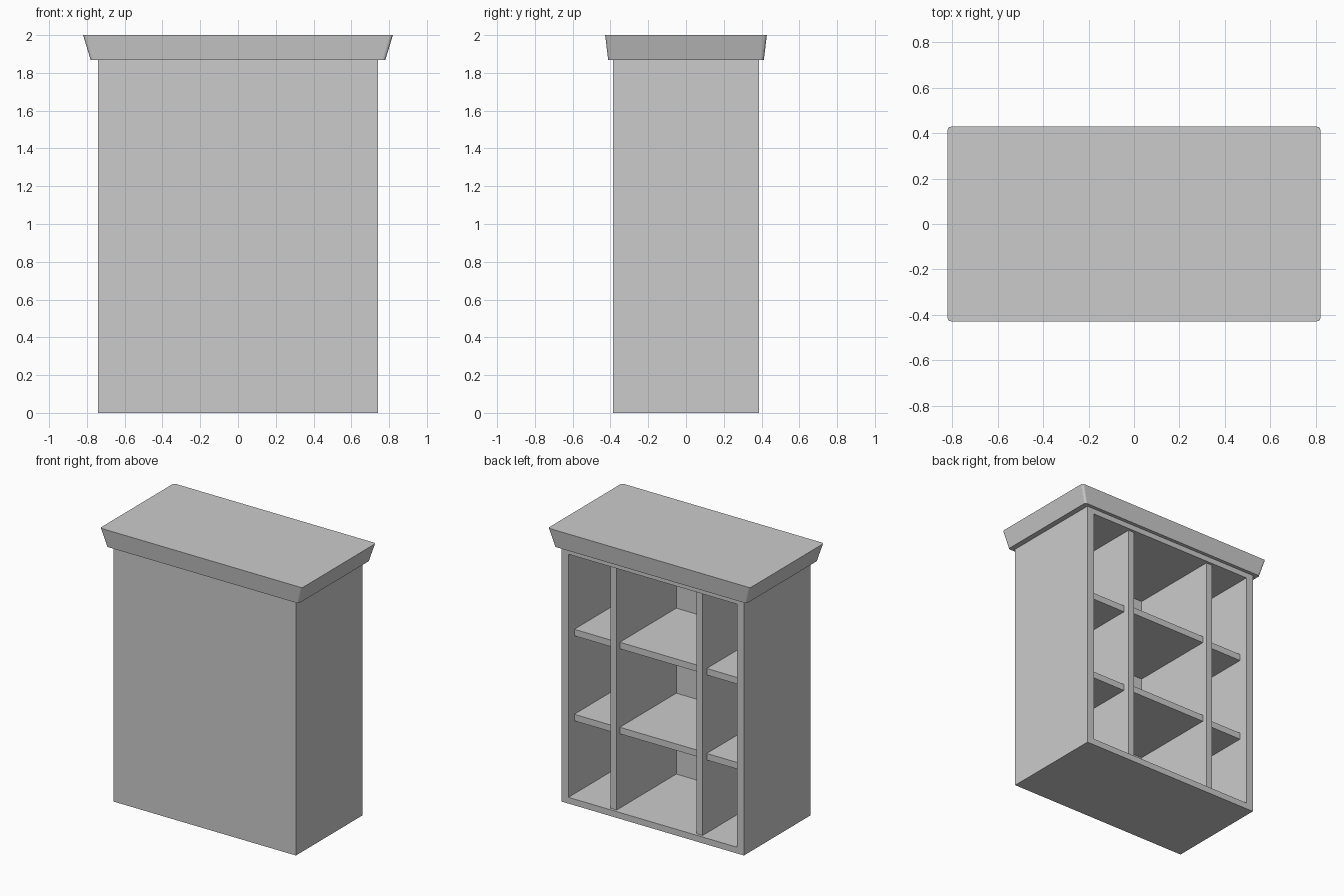
import bpy, bmesh
from mathutils import Vector

if "Cube" in bpy.data.objects:
    bpy.data.objects.remove(bpy.data.objects["Cube"])

W, D, H = 0.74, 0.386, 1.868        # carcass half width, half depth, height
IN_X, Z0, Z1 = 0.683, 0.046, 1.828  # inside half width, floor and ceiling
FRONT = -0.325                      # inner face of the closed front panel


def finish(bm, name):
    bmesh.ops.recalc_face_normals(bm, faces=bm.faces)
    mesh = bpy.data.meshes.new(name)
    bm.to_mesh(mesh)
    bm.free()
    ob = bpy.data.objects.new(name, mesh)
    bpy.context.collection.objects.link(ob)
    return ob


def box_bm(lo, hi):
    bm = bmesh.new()
    bmesh.ops.create_cube(bm, size=1)
    lo, hi = Vector(lo), Vector(hi)
    for v in bm.verts:
        v.co = Vector([(a + b) / 2 + c * (b - a) for a, b, c in zip(lo, hi, v.co)])
    return bm


def box(name, lo, hi):
    return finish(box_bm(lo, hi), name)


# Carcass: one box hollowed out from its open +y side
bm = box_bm((-W, -D, 0), (W, D, H))
bm.normal_update()
back = max(bm.faces, key=lambda f: f.normal.y)
bmesh.ops.inset_region(bm, faces=[back], thickness=0.05)
for v in back.verts:
    v.co.x = IN_X if v.co.x > 0 else -IN_X
    v.co.z = Z1 if v.co.z > H / 2 else Z0
cavity = bmesh.ops.extrude_discrete_faces(bm, faces=[back])["faces"][0]
for v in cavity.verts:
    v.co.y = FRONT
finish(bm, "carcass")

# Two upright dividers, slightly recessed
T = 0.025
dividers = (-0.366, 0.331)
for i, x in enumerate(dividers):
    box(f"divider_{i + 1}", (x - T, FRONT, Z0), (x + T, D - 0.02, Z1))

# Shelves in the three bays: x range, recess from the opening, height offset
bays = {
    "left": (-IN_X, dividers[0] - T, 0.068, 0.0),
    "middle": (dividers[0] + T, dividers[1] - T, 0.057, 0.01),
    "right": (dividers[1] + T, IN_X, 0.068, 0.0),
}
for bay, (x0, x1, recess, dz) in bays.items():
    for level, top in (("lower", 0.629), ("upper", 1.252)):
        box(f"{bay}_{level}_shelf", (x0, FRONT, top + dz - 0.048), (x1, D - recess, top + dz))

# Cornice: flared slab with softened corner edges
bm = box_bm((-0.82, -0.428, H), (0.82, 0.428, 2.0))
for v in bm.verts:
    if v.co.z < 1.9:
        v.co.x *= 0.78 / 0.82
        v.co.y *= 0.412 / 0.428
corners = [e for e in bm.edges if abs(e.verts[0].co.z - e.verts[1].co.z) > 0.05]
bmesh.ops.bevel(bm, geom=corners, offset=0.015, segments=3, profile=0.5, affect='EDGES')
finish(bm, "cornice")
